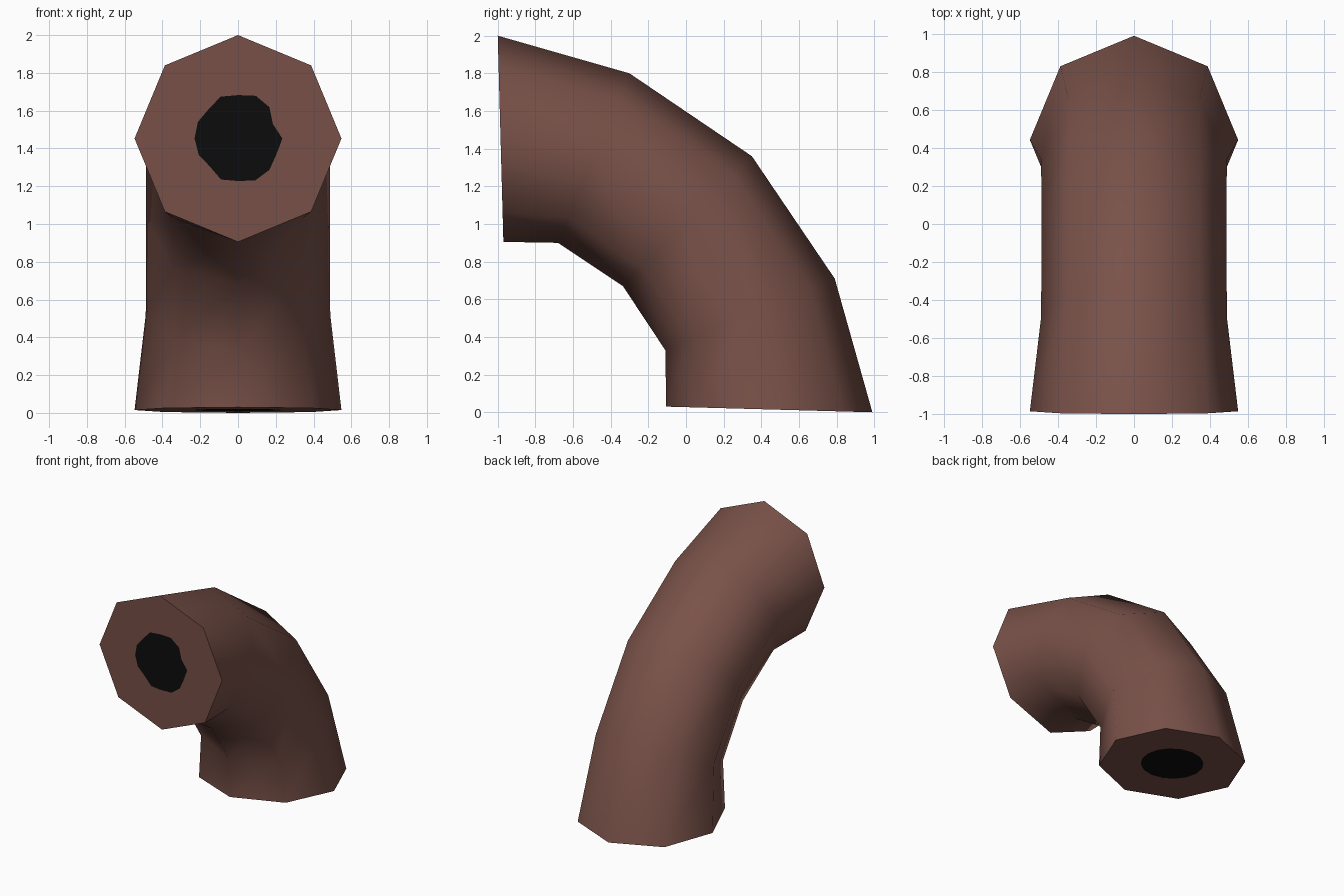
import bpy
import bmesh
import math
from mathutils import Vector

cube = bpy.data.objects.get("Cube")
if cube:
    bpy.data.objects.remove(cube, do_unlink=True)


def make_material(name, colour):
    mat = bpy.data.materials.new(name)
    mat.use_nodes = True
    mat.diffuse_color = (*colour, 1)
    bsdf = mat.node_tree.nodes["Principled BSDF"]
    bsdf.inputs["Base Color"].default_value = (*colour, 1)
    bsdf.inputs["Roughness"].default_value = 0.9
    return mat


SIDES = 8

# Outer and inner edge (y, z) of each cross-section, from front end to floor end
SECTIONS = [
    ((-1.0, 2.0), (-0.97, 0.905)),
    ((-0.30, 1.80), (-0.68, 0.90)),
    ((0.35, 1.36), (-0.335, 0.67)),
    ((0.79, 0.71), (-0.11, 0.33)),
    ((0.99, 0.0), (-0.105, 0.03)),
]

# Radii of the dark centre: ragged on the front end, round on the floor end
RAGGED = [0.23, 0.245, 0.235, 0.20, 0.235, 0.22, 0.235, 0.24,
          0.225, 0.235, 0.21, 0.225, 0.23, 0.23, 0.22, 0.24]
ROUND = [0.235] * len(RAGGED)


def section_points(section, radii=None):
    """Points around one cross-section, starting at its outer edge."""
    outer, inner = (Vector((0, y, z)) for y, z in section)
    centre = (outer + inner) / 2
    up = (outer - inner).normalized()
    radii = radii or [(outer - inner).length / 2] * SIDES
    step = math.tau / len(radii)
    return [centre + r * (up * math.cos(i * step) + Vector((math.sin(i * step), 0, 0)))
            for i, r in enumerate(radii)]


bm = bmesh.new()
rings = [[bm.verts.new(p) for p in section_points(s)] for s in SECTIONS]

# Bent octagonal body
for a, b in zip(rings, rings[1:]):
    for i in range(SIDES):
        j = (i + 1) % SIDES
        bm.faces.new((a[i], a[j], b[j], b[i]))

# End caps with a dark centre cut into each
for k, radii in ((0, RAGGED), (-1, ROUND)):
    rim = rings[k]
    hole = [bm.verts.new(p) for p in section_points(SECTIONS[k], radii)]
    n = len(hole)
    for i in range(SIDES):
        bm.faces.new((rim[i], rim[(i + 1) % SIDES], hole[(2 * i + 2) % n],
                      hole[2 * i + 1], hole[2 * i]))
    bm.faces.new(hole).material_index = 1

bmesh.ops.recalc_face_normals(bm, faces=bm.faces)
mesh = bpy.data.meshes.new("bent_pipe")
bm.to_mesh(mesh)
bm.free()

mesh.materials.append(make_material("reddish brown", (0.19, 0.083, 0.066)))
mesh.materials.append(make_material("black", (0.004, 0.004, 0.004)))
pipe = bpy.data.objects.new("bent_pipe", mesh)
bpy.context.collection.objects.link(pipe)

# Smooth sides, crisp rims
bpy.ops.object.select_all(action="DESELECT")
pipe.select_set(True)
bpy.context.view_layer.objects.active = pipe
bpy.ops.object.shade_smooth_by_angle(angle=math.radians(60))
